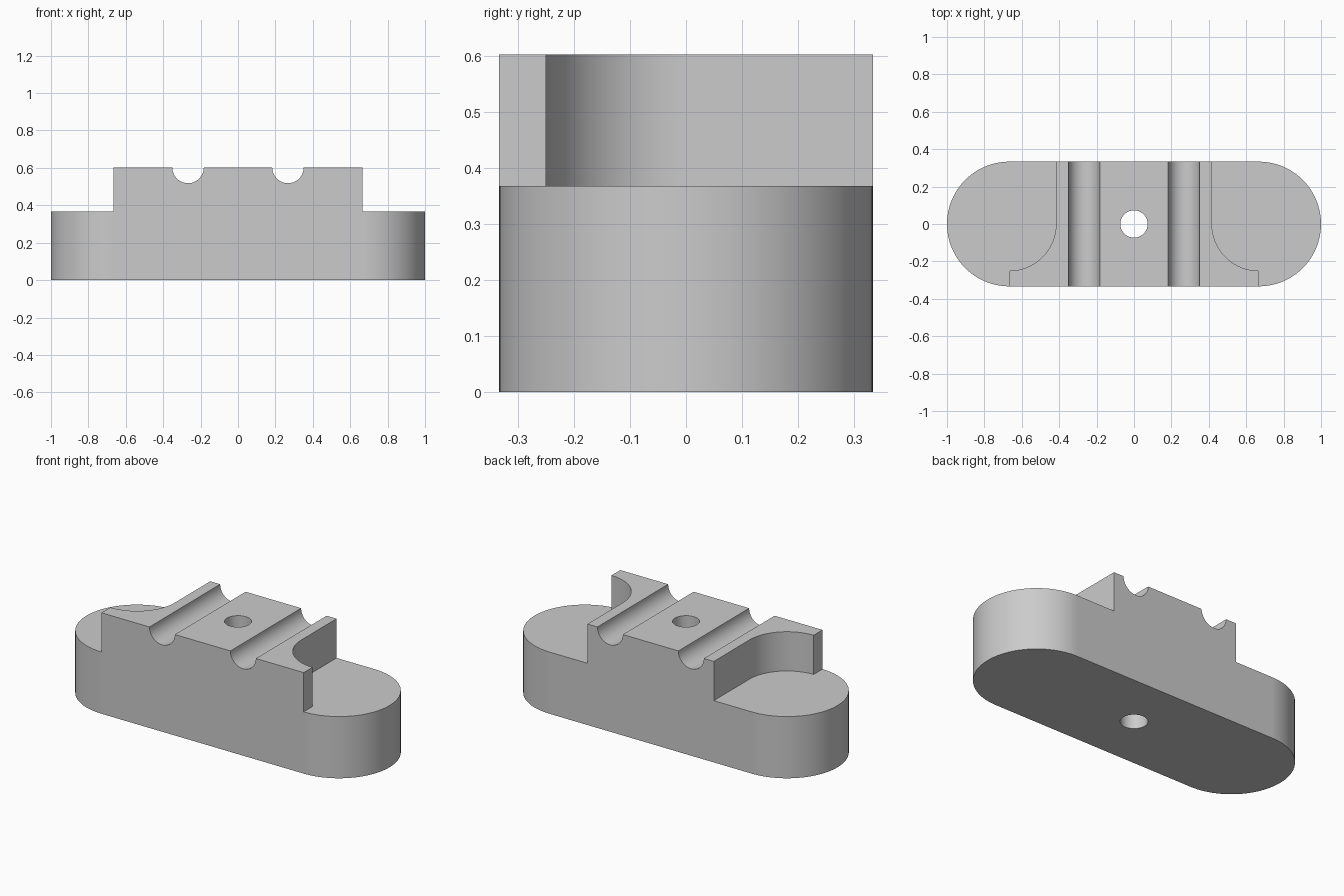
import bpy, bmesh
from math import pi, cos, sin
from mathutils import Matrix

cube = bpy.data.objects.get("Cube")
if cube:
    bpy.data.objects.remove(cube, do_unlink=True)

R = 1 / 3            # end radius and half depth
END_X = 2 / 3        # centre of each rounded end
SHELF_Z = 0.368
TOP_Z = 0.602
POCKET_R = 0.25
GROOVE_X = 0.267
GROOVE_R = 0.084
HOLE_R = 0.073

grey = bpy.data.materials.new("plain grey")
grey.use_nodes = True
grey.diffuse_color = (0.6, 0.6, 0.6, 1)
grey.node_tree.nodes["Principled BSDF"].inputs["Base Color"].default_value = (0.6, 0.6, 0.6, 1)


def arc(cx, cy, r, start, end, steps=48):
    angles = [start + (end - start) * i / steps for i in range(steps + 1)]
    return [(cx + r * cos(a), cy + r * sin(a)) for a in angles]


def prism(name, outline, z0, z1, turn=None):
    """Extrude a closed outline upward, optionally turned afterwards."""
    bm = bmesh.new()
    face = bm.faces.new([bm.verts.new((x, y, z0)) for x, y in outline])
    grown = bmesh.ops.extrude_face_region(bm, geom=[face])
    verts = [v for v in grown["geom"] if isinstance(v, bmesh.types.BMVert)]
    bmesh.ops.translate(bm, verts=verts, vec=(0, 0, z1 - z0))
    if turn:
        bm.transform(turn)
    bmesh.ops.recalc_face_normals(bm, faces=bm.faces)
    mesh = bpy.data.meshes.new(name)
    bm.to_mesh(mesh)
    bm.free()
    obj = bpy.data.objects.new(name, mesh)
    bpy.context.collection.objects.link(obj)
    mesh.materials.append(grey)
    return obj


# Block with rounded ends
block = prism("clamp_block", arc(END_X, 0, R, -pi / 2, pi / 2) + arc(-END_X, 0, R, pi / 2, 3 * pi / 2), 0, TOP_Z)

# Centre bolt hole
cutters = [prism("bolt_hole_cutter", arc(0, 0, HOLE_R, 0, 2 * pi)[:-1], -0.1, 1)]

upright = Matrix.Rotation(pi / 2, 4, "X")
pocket = arc(END_X, 0, POCKET_R, pi, 3 * pi / 2) + [(END_X, -0.5), (1.2, -0.5), (1.2, 0.5), (END_X - POCKET_R, 0.5)]
for side, label in ((1, "left"), (-1, "right")):
    # Shelf pocket at each end, open to the back
    outline = [(side * x, y) for x, y in pocket]
    cutters.append(prism(label + "_pocket_cutter", outline, SHELF_Z, 1))
    # Round groove running front to back
    ring = arc(side * GROOVE_X, TOP_Z, GROOVE_R, 0, 2 * pi)[:-1]
    cutters.append(prism(label + "_groove_cutter", ring, -0.5, 0.5, upright))

# Cut everything out of the block
bpy.ops.object.select_all(action="DESELECT")
block.select_set(True)
bpy.context.view_layer.objects.active = block
for cutter in cutters:
    cutter.hide_render = True
    mod = block.modifiers.new("cut", "BOOLEAN")
    mod.operation = "DIFFERENCE"
    mod.solver = "EXACT"
    mod.object = cutter
    bpy.ops.object.modifier_apply(modifier=mod.name)
    bpy.data.objects.remove(cutter, do_unlink=True)

# Smooth curved walls, crisp edges
bpy.ops.object.shade_smooth_by_angle(angle=pi / 6)
normals = block.modifiers.new("flat sides", "WEIGHTED_NORMAL")
normals.keep_sharp = True
